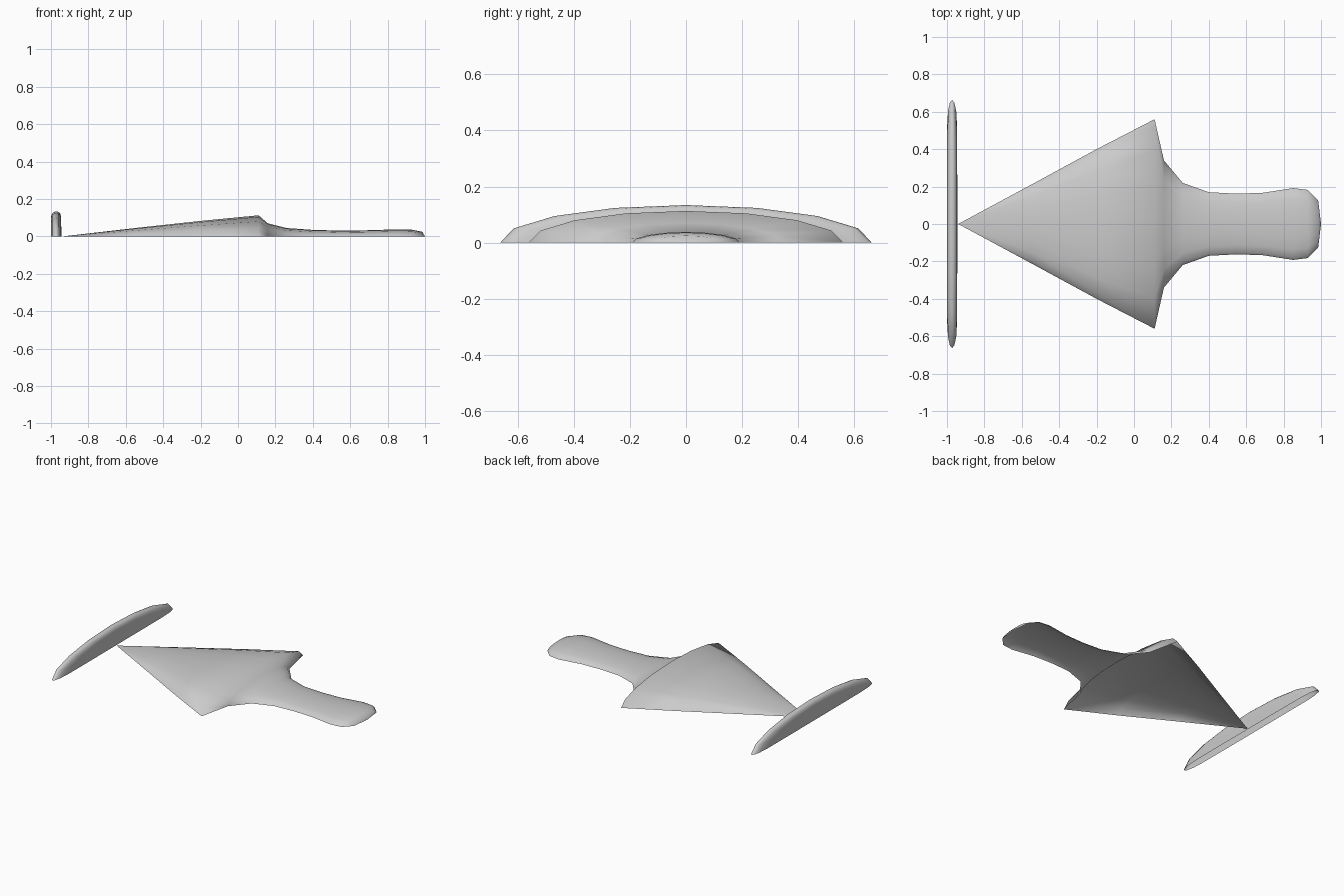
import bpy, bmesh, math

if "Cube" in bpy.data.objects:
    bpy.data.objects.remove(bpy.data.objects["Cube"])

grey = bpy.data.materials.new("light_grey")
grey.diffuse_color = (0.6, 0.6, 0.6, 1)
grey.use_nodes = True
grey.node_tree.nodes["Principled BSDF"].inputs["Base Color"].default_value = grey.diffuse_color

SEGS = 8  # sides of each half-ellipse arch


def arch_shell(name, stations):
    """Open-bottomed shell lofted through half-ellipse arches (x, half width, height)."""
    bm = bmesh.new()
    rings = []
    for x, w, h in stations:
        if w == 0:
            rings.append([bm.verts.new((x, 0, 0))] * (SEGS + 1))
        else:
            rings.append([bm.verts.new((x, w * math.cos(math.pi * i / SEGS),
                                        h * math.sin(math.pi * i / SEGS)))
                          for i in range(SEGS + 1)])
    for a, b in zip(rings, rings[1:]):
        for i in range(SEGS):
            corners = list(dict.fromkeys((a[i], b[i], b[i + 1], a[i + 1])))
            face = bm.faces.new(corners)
            face.smooth = True
    bm.normal_update()
    # all faces point outward, away from the long axis
    for f in bm.faces:
        c = f.calc_center_median()
        if f.normal.y * c.y + f.normal.z * c.z < 0:
            f.normal_flip()
    mesh = bpy.data.meshes.new(name)
    bm.to_mesh(mesh)
    bm.free()
    mesh.materials.append(grey)
    obj = bpy.data.objects.new(name, mesh)
    bpy.context.collection.objects.link(obj)
    return obj


# pointed head flowing into the slim handle
arch_shell("head_and_handle", [
    (-0.94, 0, 0), (-0.55, 0.21, 0.045), (-0.2, 0.4, 0.083), (0.11, 0.56, 0.113),
    (0.16, 0.34, 0.07), (0.26, 0.22, 0.045), (0.40, 0.17, 0.035),
    (0.55, 0.162, 0.031), (0.69, 0.167, 0.033), (0.85, 0.192, 0.038),
    (0.93, 0.182, 0.036), (0.985, 0.125, 0.025), (1.0, 0, 0)])

# thin crossbar disc standing just ahead of the point
half = [(0.0, 1.0), (0.012, 0.98), (0.022, 0.91), (0.027, 0.78), (0.0275, 0.4), (0.0275, 0)]
profile = [(-u, s) for u, s in reversed(half)] + half[1:]
arch_shell("crossbar", [(-0.9725 + u, 0.663 * s, 0.134 * s) for u, s in profile])
bar = bpy.data.objects["crossbar"].data
# flat side faces point away from the middle of the bar
bm = bmesh.new()
bm.from_mesh(bar)
bm.normal_update()
for f in bm.faces:
    if f.normal.x * (f.calc_center_median().x + 0.9725) < 0:
        f.normal_flip()
bm.to_mesh(bar)
bm.free()
